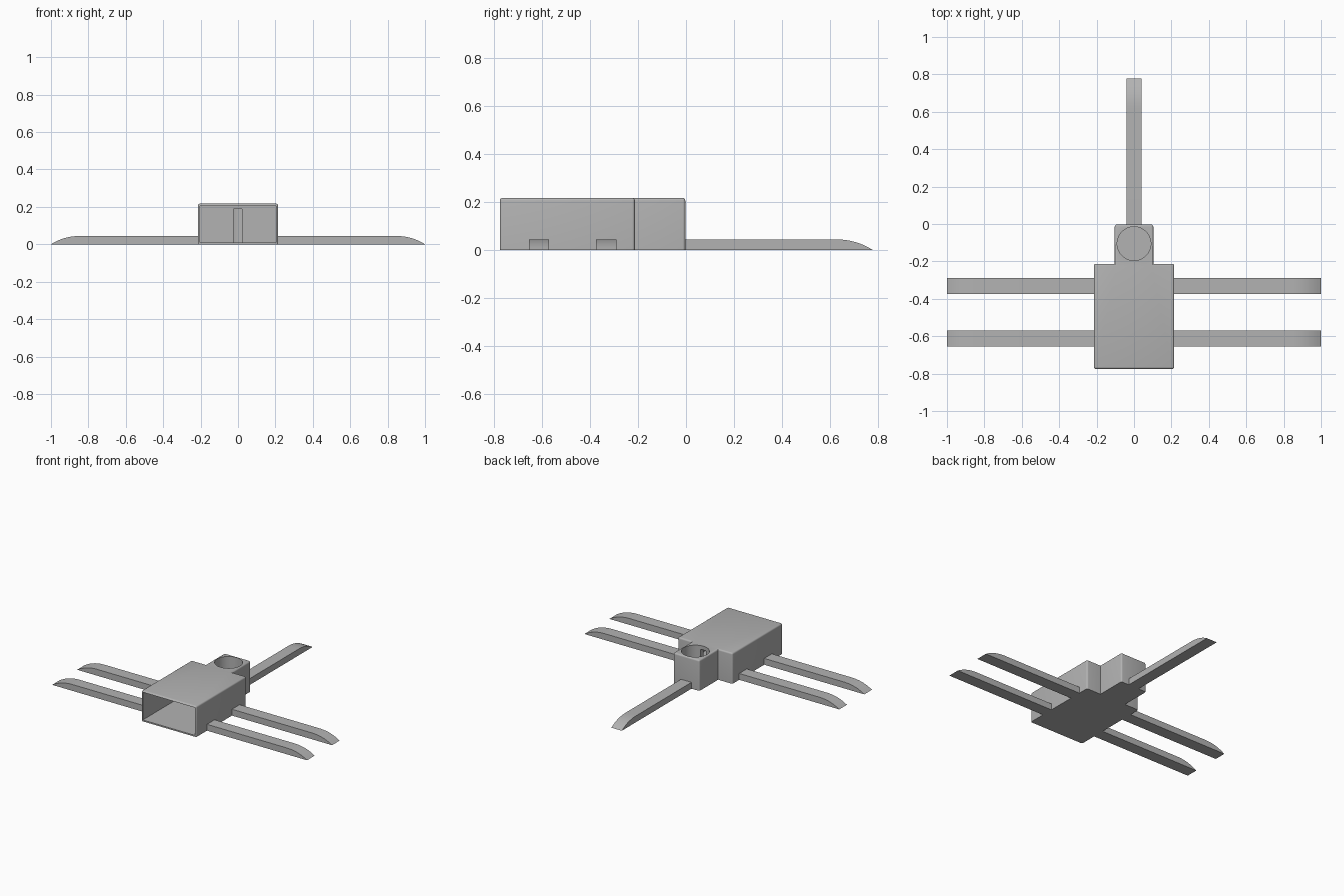
import bpy, bmesh, math
from mathutils import Matrix

old = bpy.data.objects.get("Cube")
if old:
    bpy.data.objects.remove(old, do_unlink=True)

grey = bpy.data.materials.new("plain_grey")
grey.use_nodes = True
GREY = (0.45, 0.45, 0.45, 1)
grey.diffuse_color = GREY
grey.node_tree.nodes["Principled BSDF"].inputs["Base Color"].default_value = GREY


def finish(name, bm):
    bmesh.ops.recalc_face_normals(bm, faces=bm.faces[:])
    mesh = bpy.data.meshes.new(name)
    bm.to_mesh(mesh)
    bm.free()
    mesh.materials.append(grey)
    obj = bpy.data.objects.new(name, mesh)
    bpy.context.collection.objects.link(obj)
    return obj


def prism(points, direction):
    """Extrude a closed outline along a direction."""
    bm = bmesh.new()
    face = bm.faces.new([bm.verts.new(p) for p in points])
    new = bmesh.ops.extrude_face_region(bm, geom=[face])["geom"]
    bmesh.ops.translate(bm, vec=direction,
                        verts=[v for v in new if isinstance(v, bmesh.types.BMVert)])
    bmesh.ops.recalc_face_normals(bm, faces=bm.faces[:])
    return bm


def cut(target, cutter):
    mod = target.modifiers.new("cut", 'BOOLEAN')
    mod.operation = 'DIFFERENCE'
    mod.solver = 'EXACT'
    mod.object = cutter
    bpy.context.view_layer.objects.active = target
    bpy.ops.object.modifier_apply(modifier=mod.name)
    bpy.data.objects.remove(cutter, do_unlink=True)


def box_cutter(name, x, y, z):
    outline = [(x[0], y[0], z[0]), (x[1], y[0], z[0]), (x[1], y[1], z[0]), (x[0], y[1], z[0])]
    return finish(name, prism(outline, (0, 0, z[1] - z[0])))


def shade(obj):
    bpy.ops.object.select_all(action='DESELECT')
    obj.select_set(True)
    bpy.context.view_layer.objects.active = obj
    bpy.ops.object.shade_smooth_by_angle(angle=math.radians(30))


# Housing: wide body and narrow neck in one outline, convex upper edges rounded
FRONT, STEP, BACK, TOP = -0.775, -0.213, -0.003, 0.217
half = [(0.215, FRONT), (0.215, STEP), (0.103, STEP), (0.103, BACK)]
outline = half + [(-x, y) for x, y in reversed(half)]
bm = prism([(x, y, 0) for x, y in outline], (0, 0, TOP))
edges = [e for e in bm.edges
         if max(v.co.z for v in e.verts) > 0.1 and e.is_convex]
bmesh.ops.bevel(bm, geom=edges, offset=0.011, segments=4, profile=0.5, affect='EDGES')
housing = finish("housing", bm)

# Open front cavity, round socket in the neck, and the slot joining them
cut(housing, box_cutter("cavity", (-0.204, 0.204), (FRONT - 0.1, -0.224), (0.01, 0.206)))
bm = bmesh.new()
bmesh.ops.create_cone(bm, cap_ends=True, segments=64, radius1=0.09, radius2=0.09, depth=0.4,
                      matrix=Matrix.Translation((0, -0.105, 0.21)))
cut(housing, finish("socket", bm))
cut(housing, box_cutter("slot", (-0.023, 0.021), (-0.25, -0.15), (0.01, 0.19)))
shade(housing)


# Flat legs whose tops curve down to a thin tip
def leg(name, start, length, width, place):
    h, bend = 0.045, 0.17
    top = [(length - bend + bend * t, h * (1 - t ** 2.4)) for t in (i / 10 for i in range(11))]
    profile = [(start, 0), (start, h)] + top
    bm = prism([(x, -width / 2, z) for x, z in profile], (0, width, 0))
    bm.transform(place)
    shade(finish(name, bm))


for side, angle in (("left", 0), ("right", math.pi)):
    for row, y in (("front", -0.612), ("rear", -0.332)):
        leg(f"{row}_{side}_leg", 0.206, 1.0, 0.085,
            Matrix.Translation((0, y, 0)) @ Matrix.Rotation(angle, 4, 'Z'))
leg("tail_leg", -0.008, 0.778, 0.082, Matrix.Rotation(math.pi / 2, 4, 'Z'))
